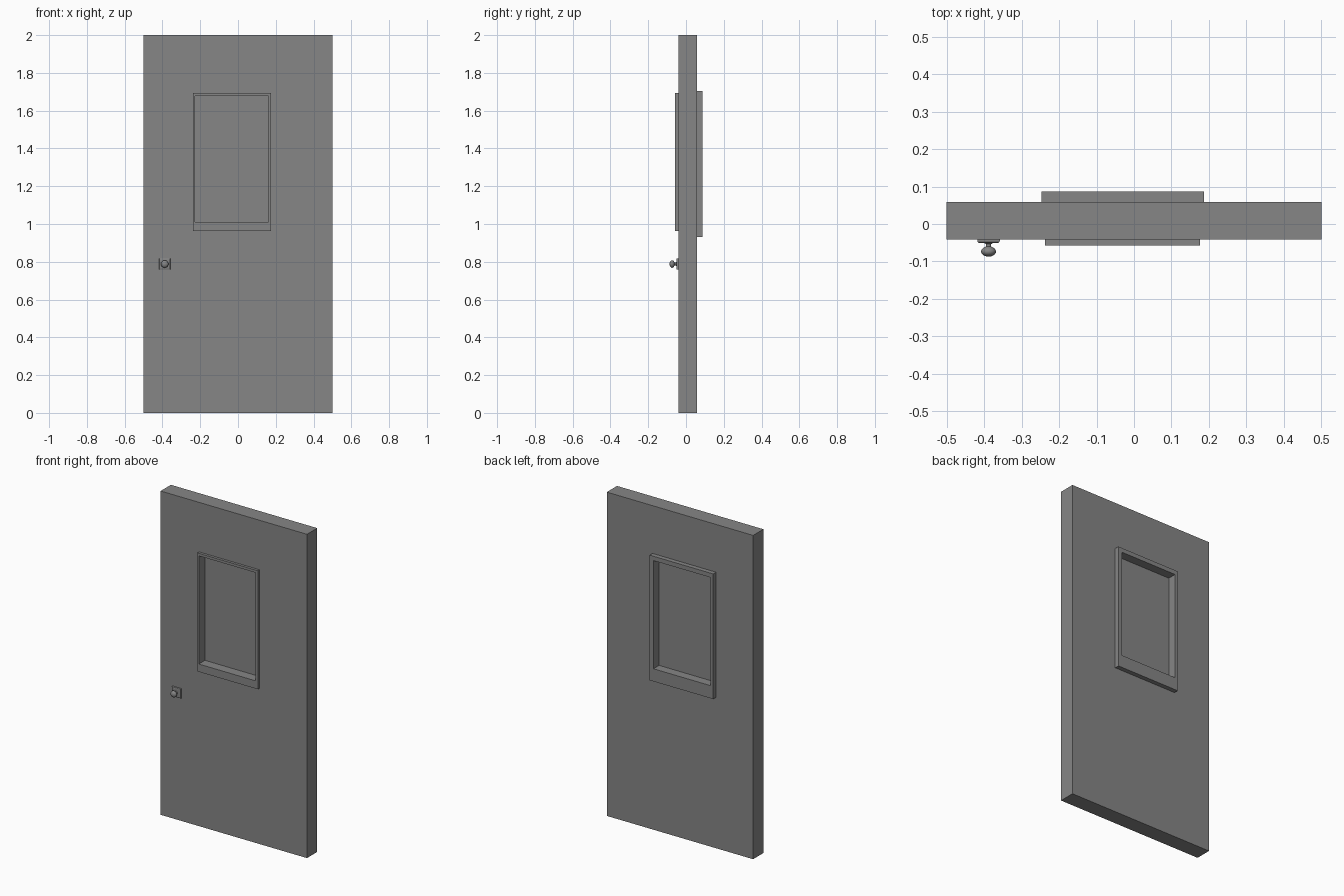
import bpy, bmesh, math
from mathutils import Matrix, Vector

cube = bpy.data.objects.get("Cube")
if cube:
    bpy.data.objects.remove(cube, do_unlink=True)

# Single grey finish
grey = bpy.data.materials.new("door grey")
grey.use_nodes = True
colour = (0.24, 0.24, 0.24, 1)
grey.diffuse_color = colour
grey.node_tree.nodes["Principled BSDF"].inputs["Base Color"].default_value = colour

OPENING = (-0.228, 0.161, 1.01, 1.678)   # x0, x1, z0, z1
FRONT, BACK = -0.041, 0.059


def finish(name, bm):
    bmesh.ops.recalc_face_normals(bm, faces=bm.faces)
    mesh = bpy.data.meshes.new(name)
    bm.to_mesh(mesh)
    bm.free()
    mesh.materials.append(grey)
    obj = bpy.data.objects.new(name, mesh)
    bpy.context.collection.objects.link(obj)
    return obj


def corners(rect, y):
    x0, x1, z0, z1 = rect
    return [(x0, y, z0), (x1, y, z0), (x1, y, z1), (x0, y, z1)]


def ring(name, outer, y0, y1):
    """Rectangular slab pierced by the window opening."""
    bm = bmesh.new()
    loops = [[bm.verts.new(c) for c in corners(r, y)]
             for r, y in ((outer, y0), (outer, y1), (OPENING, y1), (OPENING, y0))]
    for a, b in zip(loops, loops[1:] + loops[:1]):
        for i in range(4):
            j = (i + 1) % 4
            bm.faces.new((a[i], a[j], b[j], b[i]))
    return finish(name, bm)


def box(name, rect, y0, y1):
    x0, x1, z0, z1 = rect
    size = (x1 - x0, y1 - y0, z1 - z0)
    centre = Vector((x0 + x1, y0 + y1, z0 + z1)) / 2
    bm = bmesh.new()
    bmesh.ops.create_cube(bm, size=1, matrix=Matrix.Translation(centre) @ Matrix.Diagonal((*size, 1)))
    return finish(name, bm)


# Door slab, window frames and recessed pane
ring("door_slab", (-0.5, 0.5, 0, 2), FRONT, BACK)
ring("front_window_frame", (-0.238, 0.176, 0.962, 1.694), -0.057, FRONT)
ring("back_window_frame", (-0.247, 0.187, 0.932, 1.705), BACK, 0.087)
box("window_pane", OPENING, 0.003, 0.032)

# Square knob plate with a chamfered front
KX, KZ, HALF = -0.388, 0.788, 0.03
plate = box("knob_plate", (KX - HALF, KX + HALF, KZ - HALF, KZ + HALF), -0.051, FRONT)
bm = bmesh.new()
bm.from_mesh(plate.data)
rim = [e for e in bm.edges if all(v.co.y < -0.05 for v in e.verts)]
bmesh.ops.bevel(bm, geom=rim, offset=0.006, segments=2, profile=0.5, affect='EDGES')
bm.to_mesh(plate.data)
bm.free()

# Turned knob with a narrow stem
profile = [(0.012, -0.05), (0.007, -0.054), (0.007, -0.06)]
for i in range(1, 9):
    a = math.pi * (0.1 + 0.9 * i / 8)
    profile.append((0.02 * math.sin(a), -0.0735 + 0.0135 * math.cos(a)))
bm = bmesh.new()
verts = [bm.verts.new((KX + r, y, KZ)) for r, y in profile]
edges = [bm.edges.new(pair) for pair in zip(verts, verts[1:])]
bmesh.ops.spin(bm, geom=verts + edges, cent=(KX, 0, KZ), axis=(0, 1, 0),
               angle=math.tau, steps=24, use_merge=True)
bmesh.ops.remove_doubles(bm, verts=bm.verts, dist=0.0002)
knob = finish("door_knob", bm)
bpy.context.view_layer.objects.active = knob
knob.select_set(True)
bpy.ops.object.shade_smooth_by_angle(angle=math.radians(40))
